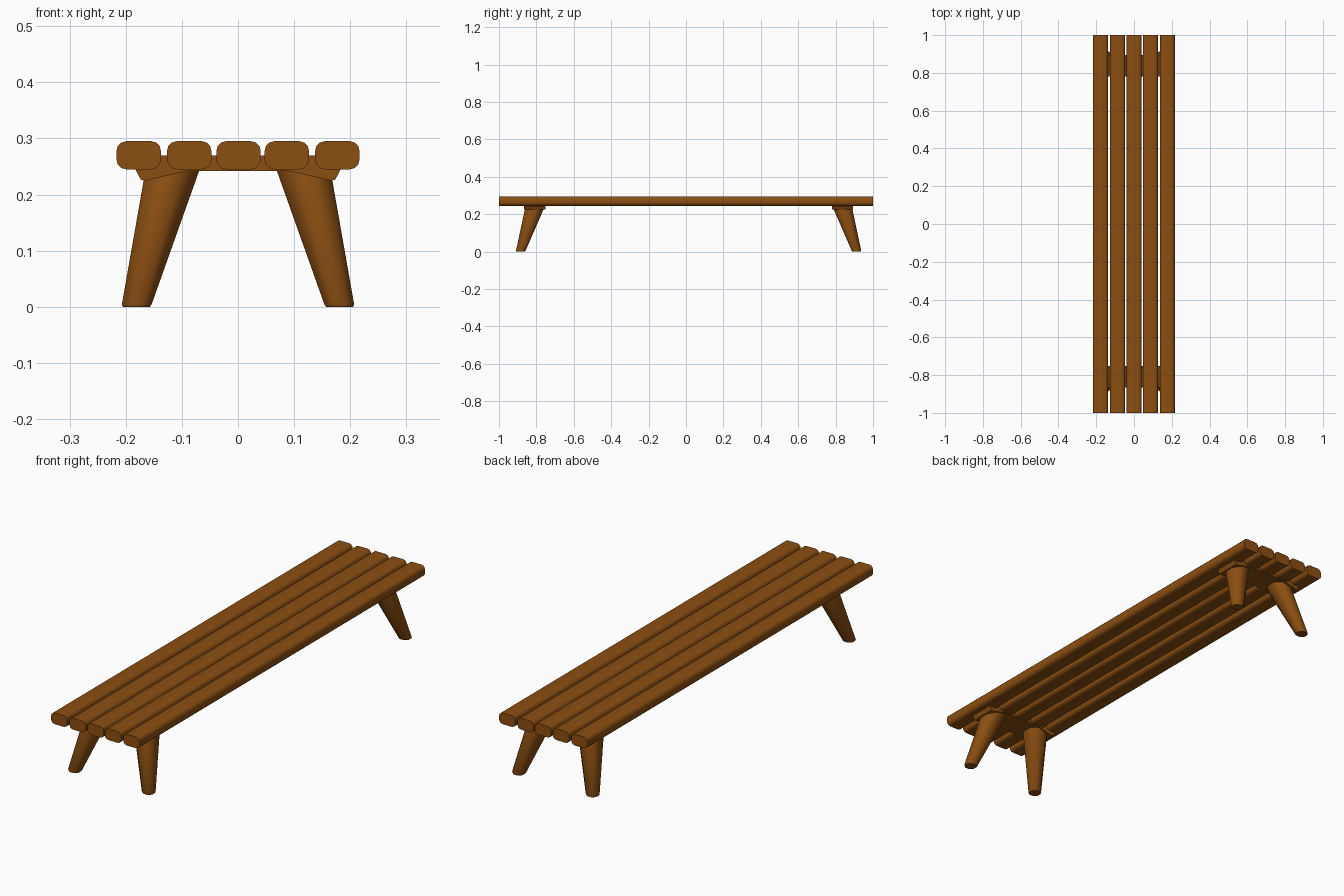
import bpy, bmesh, math

if "Cube" in bpy.data.objects:
    bpy.data.objects.remove(bpy.data.objects["Cube"])

wood = bpy.data.materials.new("brown_wood")
wood.diffuse_color = (0.26, 0.077, 0.006, 1)
wood.use_nodes = True
wood.node_tree.nodes["Principled BSDF"].inputs["Base Color"].default_value = wood.diffuse_color


def loft(name, rings, angle=40):
    """Solid through matching rings of 3D points, capped at both ends."""
    bm = bmesh.new()
    loops = [[bm.verts.new(p) for p in ring] for ring in rings]
    n = len(loops[0])
    for a, b in zip(loops, loops[1:]):
        for i in range(n):
            j = (i + 1) % n
            bm.faces.new((a[i], a[j], b[j], b[i]))
    bm.faces.new(loops[0])
    bm.faces.new(loops[-1])
    bmesh.ops.recalc_face_normals(bm, faces=bm.faces)
    mesh = bpy.data.meshes.new(name)
    bm.to_mesh(mesh)
    bm.free()
    ob = bpy.data.objects.new(name, mesh)
    bpy.context.collection.objects.link(ob)
    mesh.materials.append(wood)
    bpy.ops.object.select_all(action='DESELECT')
    ob.select_set(True)
    bpy.context.view_layer.objects.active = ob
    bpy.ops.object.shade_smooth_by_angle(angle=math.radians(angle))
    return ob


def rounded_rect(w, h, r, segs):
    """Rectangle outline with rounded corners, centred on the origin."""
    pts = []
    for k, (sx, sy) in enumerate([(1, 1), (-1, 1), (-1, -1), (1, -1)]):
        for s in range(segs + 1):
            a = math.pi / 2 * (k + s / segs)
            pts.append((sx * (w / 2 - r) + r * math.cos(a),
                        sy * (h / 2 - r) + r * math.sin(a)))
    return pts


# Seat slats running the full length
slat = rounded_rect(0.079, 0.05, 0.017, 3)
for i, x in enumerate((-0.177, -0.087, 0.001, 0.087, 0.177)):
    loft(f"seat_slat_{i + 1}",
         [[(x + u, y, 0.27 + v) for u, v in slat] for y in (-1, 1)])

# Crossbar profile, lower at the ends where the legs join
half = [(0.09, 0.242), (0.165, 0.225), (0.173, 0.226), (0.183, 0.245), (0.168, 0.27)]
bar = half + [(-x, z) for x, z in reversed(half)]


def leg_ring(x0, x1, y0, y1, z, sx, place):
    w, d = x1 - x0, y1 - y0
    return [(sx * ((x0 + x1) / 2 + u), place((y0 + y1) / 2 + v), z)
            for u, v in rounded_rect(w, d, min(w, d) * 0.29, 1)]


# Front and back leg frames (mirrored about a slightly offset plane)
for end, place in (("front", lambda y: y), ("back", lambda y: 0.028 - y)):
    loft(f"{end}_crossbar", [[(x, place(y), z) for x, z in bar]
                             for y in (-0.866, -0.752)], 25)
    for side, sx in (("left", -1), ("right", 1)):
        loft(f"{end}_{side}_leg", [
            leg_ring(0.157, 0.205, -0.907, -0.861, 0.0, sx, place),
            leg_ring(0.154, 0.207, -0.909, -0.858, 0.004, sx, place),
            leg_ring(0.069, 0.165, -0.858, -0.754, 0.243, sx, place),
        ], 50)
